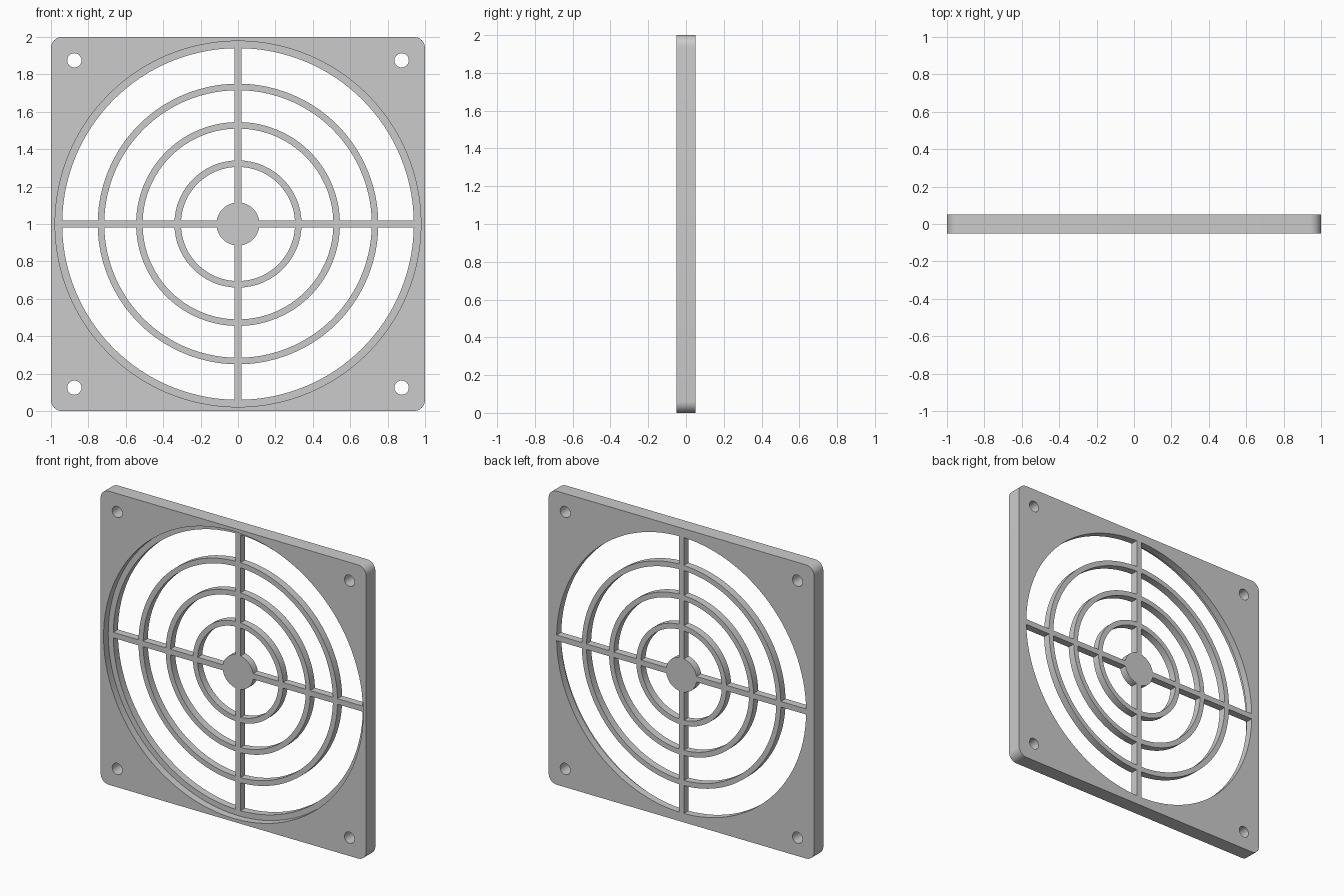
import bpy, bmesh
from math import pi, sin, cos, asin, radians

if "Cube" in bpy.data.objects:
    bpy.data.objects.remove(bpy.data.objects["Cube"])

CZ = 1.0          # centre height
HALF = 0.019      # half width of the spokes


def arc(r, a0, a1, n, cx=0.0, cz=0.0):
    return [(cx + r * cos(a0 + (a1 - a0) * i / n),
             cz + r * sin(a0 + (a1 - a0) * i / n)) for i in range(n + 1)]


def circle(r, n, cx=0.0, cz=0.0):
    return arc(r, 0, 2 * pi, n, cx, cz)[:-1]


def prisms(name, outlines, y0, y1):
    """One object made of (x, z) outlines extruded from y0 to y1."""
    bm = bmesh.new()
    for pts in outlines:
        a = [bm.verts.new((x, y0, z + CZ)) for x, z in pts]
        b = [bm.verts.new((x, y1, z + CZ)) for x, z in pts]
        bm.faces.new(a)
        bm.faces.new(b[::-1])
        for i in range(len(pts)):
            j = (i + 1) % len(pts)
            bm.faces.new((a[j], a[i], b[i], b[j]))
    bmesh.ops.recalc_face_normals(bm, faces=bm.faces[:])
    me = bpy.data.meshes.new(name)
    bm.to_mesh(me)
    bm.free()
    ob = bpy.data.objects.new(name, me)
    bpy.context.collection.objects.link(ob)
    return ob


# Square plate with rounded corners
R = 0.06
outline = []
for k, (sx, sz) in enumerate([(1, 1), (-1, 1), (-1, -1), (1, -1)]):
    outline += arc(R, k * pi / 2, (k + 1) * pi / 2, 8, sx * (1 - R), sz * (1 - R))
guard = prisms("fan_guard", [outline], -0.05, 0.05)

# Front recess, down to half the thickness
recess = prisms("recess_cutter", [circle(0.978, 128)], -0.2, 0.0)

# Openings: quarter sectors between hub, rings and frame, plus the screw holes
holes = []
for r0, r1 in [(0.115, 0.305), (0.34, 0.51), (0.545, 0.715), (0.75, 0.94)]:
    for q in range(4):
        t, o, i = q * pi / 2, asin(HALF / r1), asin(HALF / r0)
        holes.append(arc(r1, t + o, t + pi / 2 - o, 30)
                     + arc(r0, t + pi / 2 - i, t + i, 30))
for sx in (-1, 1):
    for sz in (-1, 1):
        holes.append(circle(0.038, 32, sx * 0.875, sz * 0.875))
openings = prisms("opening_cutter", holes, -0.2, 0.2)

# Cut and clean up
bpy.context.view_layer.objects.active = guard
guard.select_set(True)
for cutter in (recess, openings):
    mod = guard.modifiers.new(cutter.name, 'BOOLEAN')
    mod.operation = 'DIFFERENCE'
    mod.solver = 'EXACT'
    mod.object = cutter
    bpy.ops.object.modifier_apply(modifier=mod.name)
    bpy.data.objects.remove(cutter)
bpy.ops.object.shade_smooth_by_angle(angle=radians(30))
